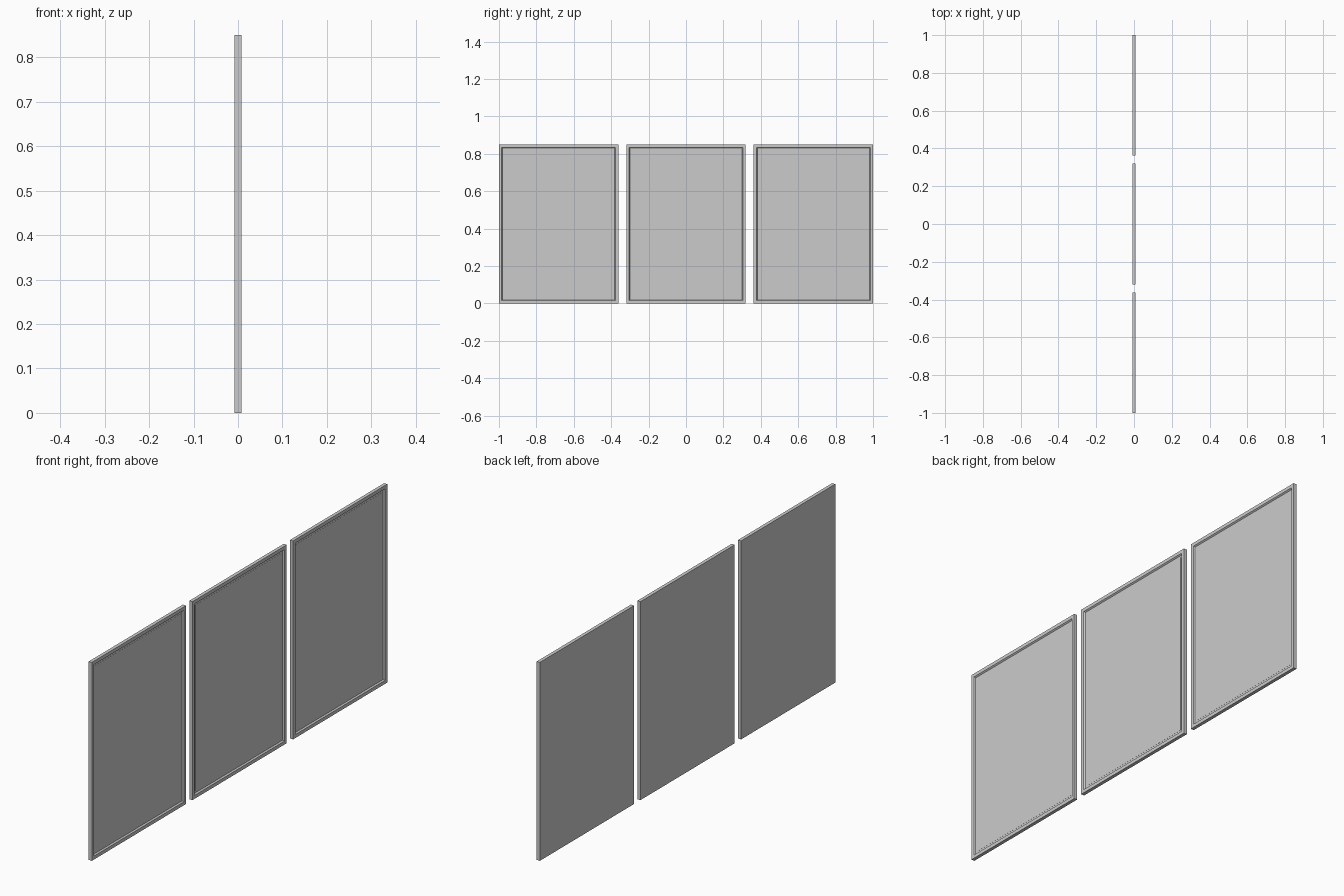
import bpy, bmesh
from mathutils import Matrix, Vector

if "Cube" in bpy.data.objects:
    bpy.data.objects.remove(bpy.data.objects["Cube"])

W, H, T = 0.638, 0.85, 0.015      # outer width (y), height (z), thickness (x)
BORDER, LIP, DEPTH = 0.021, 0.006, 0.006


def make_object(name, bm, location):
    mesh = bpy.data.meshes.new(name)
    bm.to_mesh(mesh)
    bm.free()
    obj = bpy.data.objects.new(name, mesh)
    obj.location = location
    bpy.context.collection.objects.link(obj)
    return obj


def box(size):
    bm = bmesh.new()
    bmesh.ops.create_cube(bm, size=1, matrix=Matrix.Diagonal((*size, 1)))
    return bm


def picture_frame(label, y):
    # Frame with flat border, chamfered inner lip and closed back
    bm = box((T, W, H))
    bm.normal_update()
    front = max(bm.faces, key=lambda f: f.normal.x)
    bmesh.ops.inset_region(bm, faces=[front], thickness=BORDER)
    bmesh.ops.inset_region(bm, faces=[front], thickness=LIP)
    for v in front.verts:
        v.co.x -= DEPTH
    make_object(label + "_frame", bm, Vector((0, y, H / 2)))

    # Thin picture sheet lying in the recess
    inner = 2 * (BORDER + LIP)
    sheet = box((0.001, W - inner, H - inner))
    make_object(label + "_picture", sheet, Vector((T / 2 - DEPTH, y, H / 2)))


# Row of three equal frames
for label, y in (("left", -0.681), ("middle", 0), ("right", 0.681)):
    picture_frame(label, y)
